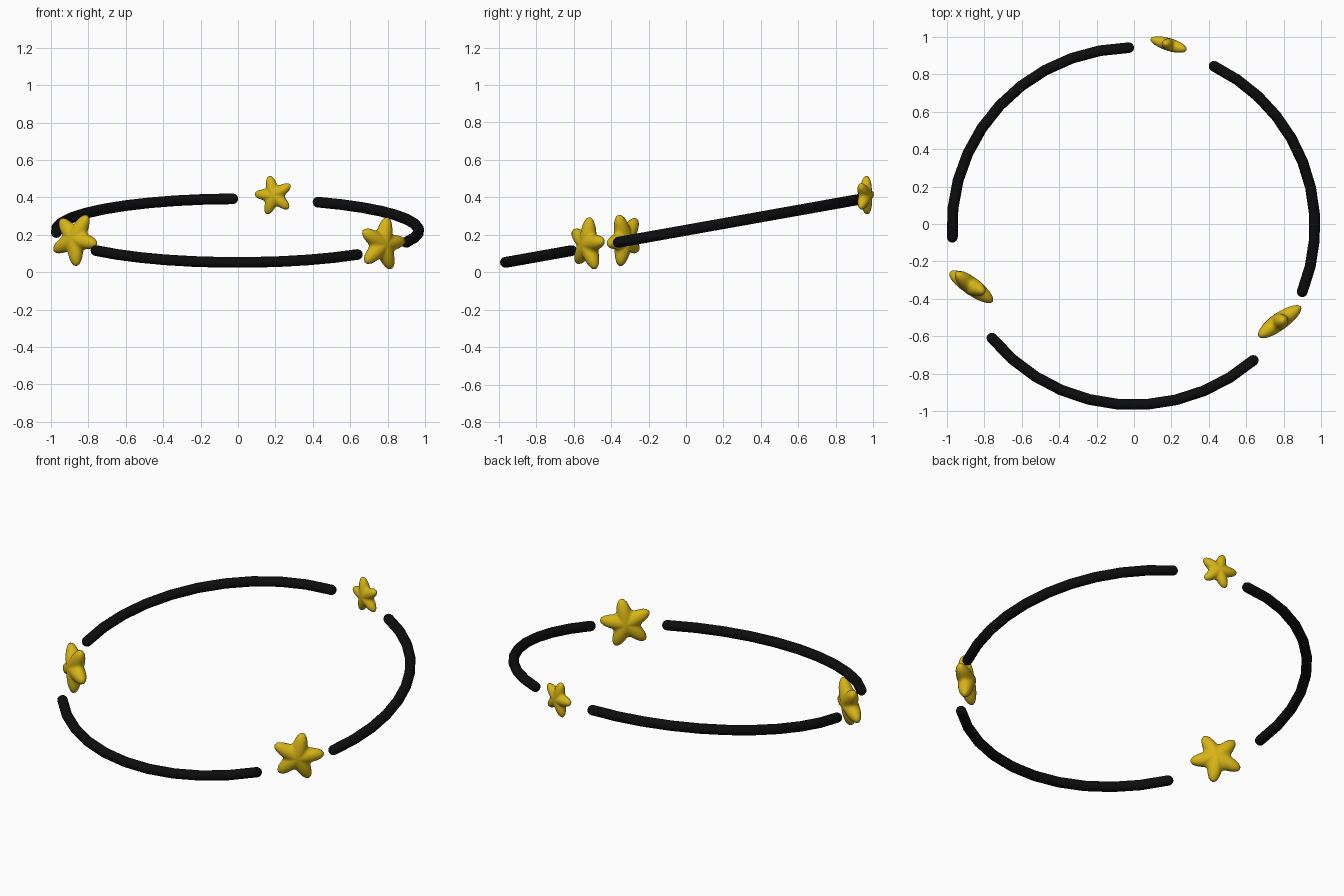
import bpy, bmesh, math
from mathutils import Vector, Matrix

if "Cube" in bpy.data.objects:
    bpy.data.objects.remove(bpy.data.objects["Cube"])

def material(name, rgb):
    m = bpy.data.materials.new(name)
    m.diffuse_color = (*rgb, 1)
    m.use_nodes = True
    m.node_tree.nodes["Principled BSDF"].inputs["Base Color"].default_value = m.diffuse_color
    return m

black = material("black", (0.004, 0.004, 0.004))
gold = material("gold", (0.68, 0.46, 0.008))

def finish(name, bm, mat, angle):
    bmesh.ops.recalc_face_normals(bm, faces=bm.faces)
    me = bpy.data.meshes.new(name)
    bm.to_mesh(me)
    bm.free()
    me.materials.append(mat)
    ob = bpy.data.objects.new(name, me)
    bpy.context.collection.objects.link(ob)
    bpy.ops.object.select_all(action='DESELECT')
    ob.select_set(True)
    bpy.context.view_layer.objects.active = ob
    bpy.ops.object.shade_smooth_by_angle(angle=math.radians(angle))
    return ob

def skin(bm, loops):
    # bridge closed loops and close both ends with fans
    for a, b in zip(loops, loops[1:]):
        n = len(a)
        for i in range(n):
            j = (i + 1) % n
            bm.faces.new((a[i], a[j], b[j], b[i]))

def fan(bm, loop, point):
    c = bm.verts.new(point)
    for i in range(len(loop)):
        bm.faces.new((loop[i], loop[(i + 1) % len(loop)], c))

# Tilted hoop broken into three arcs with rounded ends
RING, TUBE, SIDES, STEPS = 0.97, 0.029, 16, 10
tilt = Matrix.Translation((-0.003, -0.012, 0.222)) @ Matrix.Rotation(math.radians(10.1), 4, 'X')

def arc(name, start, end):
    a0, a1 = math.radians(start), math.radians(end)
    cap = TUBE / RING
    stations = [(a0 - cap * math.cos(p), math.sin(p)) for p in (0.4, 0.8, 1.2)]
    stations += [(a0 + (a1 - a0) * i / STEPS, 1) for i in range(STEPS + 1)]
    stations += [(a1 + cap * math.cos(p), math.sin(p)) for p in (1.2, 0.8, 0.4)]
    bm = bmesh.new()
    loops = []
    for a, s in stations:
        loop = []
        for k in range(SIDES):
            q = 2 * math.pi * k / SIDES
            r = RING + TUBE * s * math.cos(q)
            p = Vector((r * math.cos(a), r * math.sin(a), TUBE * s * math.sin(q)))
            loop.append(bm.verts.new(tilt @ p))
        loops.append(loop)
    skin(bm, loops)
    for loop, a in ((loops[0], a0 - cap), (loops[-1], a1 + cap)):
        fan(bm, loop, tilt @ Vector((RING * math.cos(a), RING * math.sin(a), 0)))
    finish(name, bm, black, 50)

arc("back_left_arc", 91.5, 183.5)
arc("right_arc", -21.5, 63.6)
arc("front_arc", 218.8, 311.3)

# Puffy five-pointed stars facing outward
def star(name, centre, radius, half, heading, turn, lean):
    h = math.radians(heading)
    u = Vector((math.cos(h), math.sin(h), 0))
    n = Vector((math.sin(h), -math.cos(h), 0))
    v = (Vector((0, 0, 1)) + n * lean).normalized()
    n = u.cross(v)
    c = Vector(centre)
    bm = bmesh.new()
    loops = []
    for i in range(1, 16):
        p = math.pi * i / 16
        loop = []
        for k in range(60):
            q = 2 * math.pi * k / 60
            r = radius * (0.56 + 0.44 * ((1 + math.cos(5 * q)) / 2) ** 1.25) * math.sin(p)
            w = q + math.radians(turn)
            loop.append(bm.verts.new(c + u * r * math.cos(w) + v * r * math.sin(w)
                                     + n * half * math.cos(p)))
        loops.append(loop)
    skin(bm, loops)
    fan(bm, loops[0], c + n * half)
    fan(bm, loops[-1], c - n * half)
    finish(name, bm, gold, 60)

star("back_star", (0.192, 0.958, 0.41), 0.108, 0.034, -17, 104, 0.0)
star("left_star", (-0.872, -0.33, 0.177), 0.147, 0.046, -35, 61, -0.1)
star("right_star", (0.772, -0.525, 0.15), 0.147, 0.046, 35, 79, 0.05)
